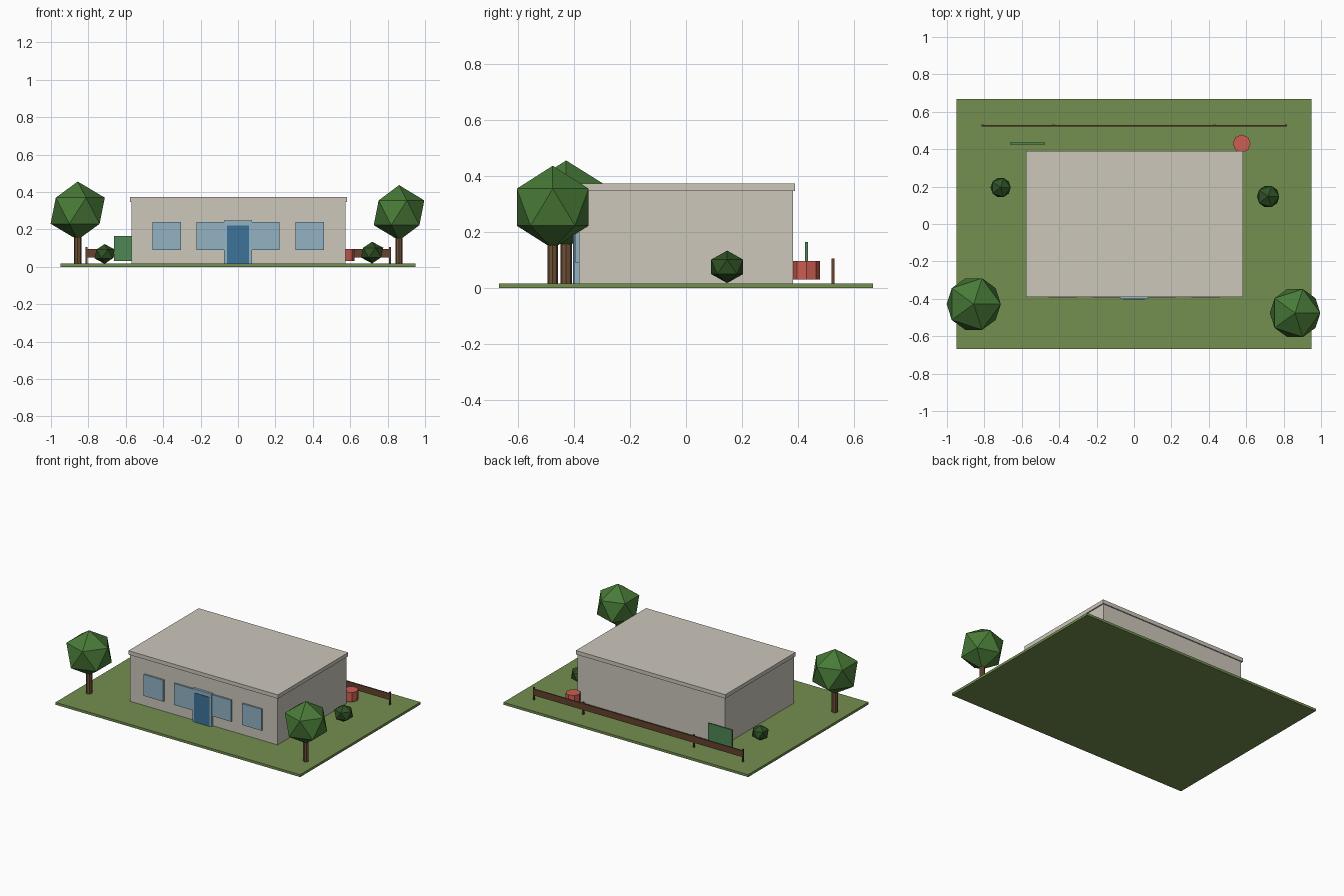
import bpy

cube = bpy.data.objects.get("Cube")
if cube:
    bpy.data.objects.remove(cube, do_unlink=True)


def material(name, rgb):
    """Flat material from an 8-bit sRGB colour, stored as linear."""
    lin = [((c / 255 + 0.055) / 1.055) ** 2.4 for c in rgb]
    m = bpy.data.materials.new(name)
    m.use_nodes = True
    m.diffuse_color = (*lin, 1)
    m.node_tree.nodes["Principled BSDF"].inputs["Base Color"].default_value = (*lin, 1)
    return m


grass = material("grass green", (116, 142, 80))
stone = material("warm stone", (204, 199, 187))
leaf = material("leaf green", (72, 122, 55))
shrub = material("dark shrub green", (47, 82, 36))
bark = material("bark brown", (110, 80, 54))
timber = material("fence brown", (101, 66, 46))
glass = material("window blue", (146, 178, 196))
door_blue = material("door blue", (60, 116, 152))
red = material("soft red", (204, 94, 82))
board_green = material("board green", (78, 134, 84))


def finish(name, mat):
    ob = bpy.context.object
    ob.name = name
    ob.data.materials.append(mat)
    return ob


def box(name, mat, x, y, z):
    """Box from (min, max) ranges on each axis."""
    spans = (x, y, z)
    bpy.ops.mesh.primitive_cube_add(size=1, location=[(a + b) / 2 for a, b in spans])
    ob = finish(name, mat)
    ob.scale = [b - a for a, b in spans]
    return ob


def drum(name, mat, sides, radius, x, y, z0, z1):
    bpy.ops.mesh.primitive_cylinder_add(vertices=sides, radius=radius, depth=z1 - z0,
                                        location=(x, y, (z0 + z1) / 2))
    return finish(name, mat)


def foliage(name, mat, x, y, z, radius, height):
    bpy.ops.mesh.primitive_ico_sphere_add(subdivisions=1, radius=1, location=(x, y, z))
    ob = finish(name, mat)
    ob.scale = (radius, radius, height)
    return ob


GROUND = 0.017

# Lawn and building
box("lawn", grass, (-0.95, 0.95), (-0.667, 0.667), (0, GROUND))
box("walls", stone, (-0.57, 0.575), (-0.382, 0.382), (GROUND, 0.348))
box("roof_slab", stone, (-0.578, 0.583), (-0.39, 0.39), (0.346, 0.373))

# Front windows
for i, x in enumerate((-0.381, -0.146, 0.146, 0.383)):
    box(f"window_{i + 1}", glass, (x - 0.076, x + 0.076), (-0.394, -0.38), (0.09, 0.24))

# Entrance
box("door_frame", glass, (-0.075, 0.075), (-0.4, -0.38), (GROUND, 0.247))
box("door", door_blue, (-0.058, 0.06), (-0.404, -0.38), (GROUND, 0.221))

# Trees
for side, x, y, z, r, h, trunk in (("right", -0.857, -0.428, 0.3, 0.162, 0.156, 0.021),
                                   ("left", 0.861, -0.476, 0.289, 0.151, 0.148, 0.018)):
    drum(f"{side}_tree_trunk", bark, 8, trunk, x, y, GROUND, 0.22)
    foliage(f"{side}_tree_canopy", leaf, x, y, z, r, h)

# Bushes
foliage("right_bush", shrub, -0.713, 0.195, 0.069, 0.06, 0.053)
foliage("left_bush", shrub, 0.717, 0.147, 0.076, 0.067, 0.058)

# Back fence
box("fence_rail", timber, (-0.812, 0.815), (0.522, 0.53), (0.05, 0.095))
for i, x in enumerate((-0.81, -0.43, 0.43, 0.813)):
    box(f"fence_post_{i + 1}", timber, (x - 0.005, x + 0.005), (0.52, 0.531), (GROUND, 0.106))

# Yard items behind the building
box("green_board", board_green, (-0.663, -0.476), (0.425, 0.436), (0.03, 0.165))
drum("red_drum", red, 8, 0.048, 0.576, 0.43, 0.03, 0.096)
